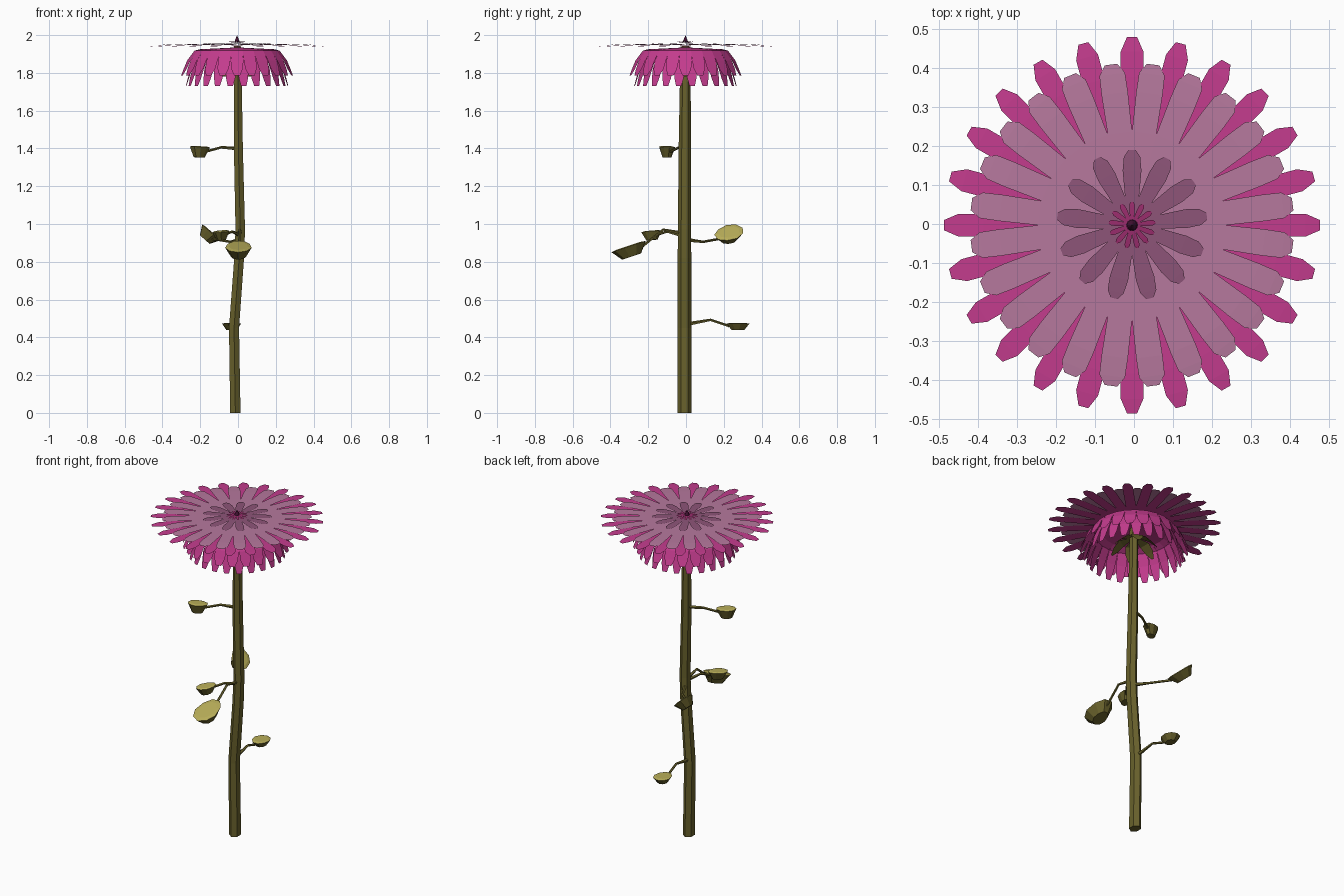
import bpy
from math import sin, cos, pi, radians
from mathutils import Vector

if "Cube" in bpy.data.objects:
    bpy.data.objects.remove(bpy.data.objects["Cube"])


def material(name, r, g, b):
    m = bpy.data.materials.new(name)
    m.diffuse_color = (r, g, b, 1)
    m.use_nodes = True
    m.node_tree.nodes["Principled BSDF"].inputs["Base Color"].default_value = m.diffuse_color
    return m


MAGENTA = material("magenta", 0.55, 0.045, 0.27)
PURPLE = material("deep_magenta", 0.32, 0.025, 0.15)
PALE = material("pale_pink", 0.47, 0.19, 0.34)
MAUVE = material("mauve", 0.27, 0.09, 0.19)
DARK = material("dark_centre", 0.06, 0.006, 0.035)
STEM = material("stem_green", 0.14, 0.12, 0.025)
LEAF = material("leaf_light", 0.48, 0.42, 0.10)
CX, CY = -0.005, -0.003


def make(name, verts, faces, mats, indices=None):
    me = bpy.data.meshes.new(name)
    me.from_pydata([tuple(v) for v in verts], [], faces)
    for m in mats:
        me.materials.append(m)
    if indices:
        me.polygons.foreach_set("material_index", indices)
    me.update()
    ob = bpy.data.objects.new(name, me)
    bpy.context.collection.objects.link(ob)
    return ob


def petals(name, n, mat, centre_z, gap, rows, phase=0.0):
    """Ring of petals joined to a hub; gap=(r, z), rows=[(r, half width, z)]."""
    verts, faces = [(CX, CY, centre_z)], []
    step = 2 * pi / n
    for i in range(n):
        a = phase + (i - 0.5) * step
        verts.append((CX + gap[0] * cos(a), CY + gap[0] * sin(a), gap[1]))
    for i in range(n):
        a = phase + i * step
        left, right = 1 + i, 1 + (i + 1) % n
        faces.append((0, left, right))
        for r, w, z in rows:
            k = len(verts)
            for s in (-w, w):
                verts.append((CX + r * cos(a) - s * sin(a),
                              CY + r * sin(a) + s * cos(a), z))
            faces.append((left, k, k + 1, right))
            left, right = k, k + 1
    return make(name, verts, faces, [mat])


def tube(name, path, radii, sides, mat, squash=1.0):
    """Faceted tube; horizontal rings for the stem, path-aligned for stalks."""
    pts = [Vector(p) for p in path]
    verts, faces = [], []
    for i, p in enumerate(pts):
        d = (pts[min(i + 1, len(pts) - 1)] - pts[max(i - 1, 0)]).normalized()
        if abs(d.z) > 0.9:
            u, v = Vector((squash, 0, 0)), Vector((0, 1, 0))
        else:
            u = Vector((0, 0, 1)).cross(d).normalized()
            v = d.cross(u)
        for k in range(sides):
            a = 2 * pi * k / sides + pi / 2
            verts.append(p + radii[i] * (u * cos(a) + v * sin(a)))
    for i in range(len(pts) - 1):
        for k in range(sides):
            j = (k + 1) % sides
            faces.append((i * sides + k, i * sides + j,
                          (i + 1) * sides + j, (i + 1) * sides + k))
    faces.append(tuple(reversed(range(sides))))
    faces.append(tuple(range((len(pts) - 1) * sides, len(pts) * sides)))
    return make(name, verts, faces, [mat])


# outline of a leaf: (position along length, half width)
OUTLINE = [(0, -.18), (.25, -.42), (.6, -.5), (.88, -.33), (1, 0),
           (.88, .33), (.6, .5), (.25, .42), (0, .18)]


def leaf(name, path, tip, width, depth, roll=0):
    """Thick cupped leaf with a pale top, on a thin bent stalk."""
    base, tip = Vector(path[-1]), Vector(tip)
    d = tip - base
    w = Vector((0, 0, 1)).cross(d).normalized()
    up = d.normalized().cross(w)
    a = radians(roll)
    w, up = w * cos(a) + up * sin(a), up * cos(a) - w * sin(a)
    n = len(OUTLINE)
    verts = []
    # pale inset, rim, keel
    for scale, h in ((0.72, 0.004), (1, 0), (0.55, -depth)):
        for t, s in OUTLINE:
            verts.append(base + d * (0.5 + (t - 0.5) * scale)
                         - w * (s * width * scale) * -1 + up * h)
    faces, idx = [tuple(range(n))], [1]
    for ring in (0, 1):
        for k in range(n):
            j = (k + 1) % n
            faces.append((ring * n + j, ring * n + k,
                          (ring + 1) * n + k, (ring + 1) * n + j))
            idx.append(1 if ring == 0 else 0)
    faces.append(tuple(reversed(range(2 * n, 3 * n))))
    idx.append(0)
    make(name, verts, faces, [STEM, LEAF], idx)
    end = base + d * 0.12 - up * depth * 0.4
    r = [0.011] + [0.007] * (len(path) - 1)
    tube(name + "_stalk", list(path[:-1]) + [end], r, 5, STEM)


# main stem
tube("stem", [(-.014, -.008, 0), (-.021, -.008, .45), (.006, -.008, .82),
              (.012, -.008, .97), (.002, -.006, 1.4), (-.002, -.003, 1.94)],
     [.038, .037, .036, .035, .033, .026], 6, STEM, squash=0.83)

# flat upper blossom layers
petals("outer_petals", 24, MAGENTA, 1.945, (.22, 1.945),
       [(.38, .029, 1.945), (.445, .029, 1.943), (.482, .013, 1.94)])
petals("pale_petals", 24, PALE, 1.953, (.24, 1.952),
       [(.34, .034, 1.951), (.39, .033, 1.949), (.415, .016, 1.947)], pi / 24)
petals("inner_petals", 13, MAUVE, 1.960, (.075, 1.959),
       [(.14, .024, 1.958), (.175, .021, 1.957), (.193, .009, 1.956)], pi / 2)
petals("core_petals", 13, PURPLE, 1.967, (.022, 1.966),
       [(.04, .007, 1.965), (.053, .007, 1.964), (.06, .003, 1.963)], pi / 2)
petals("centre_spike", 13, DARK, 2.0, (.013, 1.968), [(.022, .001, 1.962)])

# drooping lower blossom layers
petals("upper_drooping_petals", 24, MAGENTA, 1.935, (.20, 1.925),
       [(.225, .030, 1.918), (.265, .034, 1.865), (.285, .030, 1.82), (.302, .016, 1.787)])
petals("lower_drooping_petals", 24, MAGENTA, 1.925, (.18, 1.905),
       [(.215, .028, 1.885), (.245, .030, 1.82), (.26, .024, 1.77), (.272, .014, 1.73)],
       pi / 24)

# green sepals under the bloom
petals("sepals", 6, STEM, 1.87, (.035, 1.86),
       [(.075, .036, 1.845), (.11, .03, 1.81), (.135, .008, 1.78)])

# side leaves: stalk path, tip, width, thickness, roll
leaf("top_leaf", [(-.01, -.01, 1.40), (-.09, -.04, 1.405), (-.155, -.075, 1.405)],
     (-.255, -.125, 1.41), .08, .055)
leaf("back_leaf", [(0, .01, .915), (-.04, .09, .905), (-.115, .16, .93)],
     (-.17, .30, .98), .12, .05, 38)
leaf("front_leaf", [(.01, -.02, .95), (.01, -.12, .97), (.005, -.215, .91)],
     (0, -.395, .85), .14, .055)
leaf("small_front_leaf", [(.01, -.02, .94), (-.03, -.10, .96), (-.06, -.135, .965)],
     (-.12, -.235, .955), .08, .045)
leaf("low_leaf", [(-.02, .01, .47), (-.025, .13, .492), (-.033, .215, .472)],
     (-.035, .335, .472), .10, .034)
